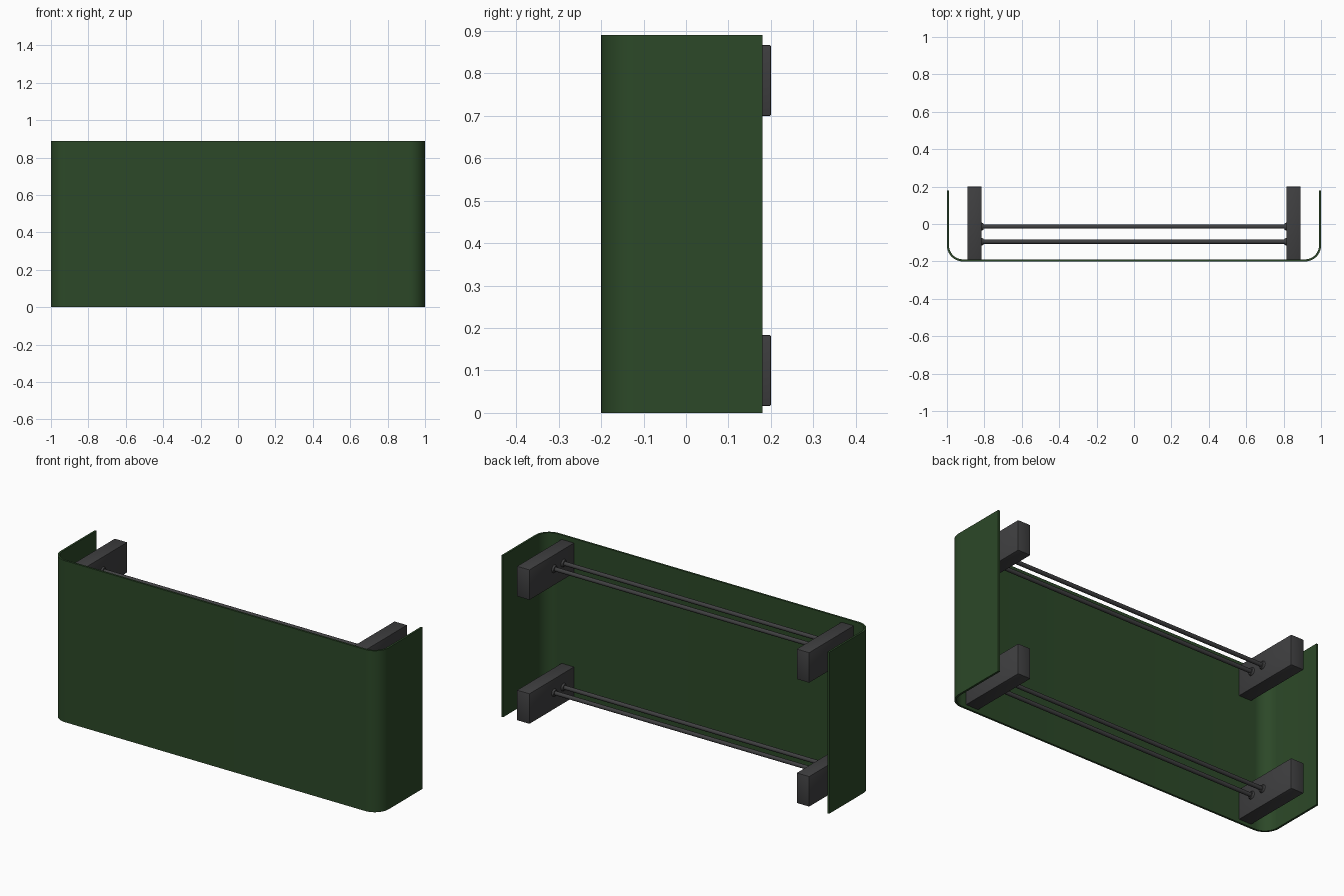
import bpy, bmesh, math
from mathutils import Matrix

if "Cube" in bpy.data.objects:
    bpy.data.objects.remove(bpy.data.objects["Cube"])

H = 0.89          # panel height
T = 0.011         # panel thickness
R = 0.085         # outer corner radius
Y0, Y1 = -0.2, 0.18


def material(name, color):
    m = bpy.data.materials.new(name)
    m.diffuse_color = (*color, 1)
    m.use_nodes = True
    m.node_tree.nodes["Principled BSDF"].inputs["Base Color"].default_value = m.diffuse_color
    return m


green = material("green_paint", (0.025, 0.065, 0.021))
dark = material("dark_metal", (0.05, 0.05, 0.052))


def finish(name, bm, mat, smooth=True):
    bmesh.ops.recalc_face_normals(bm, faces=bm.faces)
    me = bpy.data.meshes.new(name)
    bm.to_mesh(me)
    bm.free()
    ob = bpy.data.objects.new(name, me)
    bpy.context.collection.objects.link(ob)
    me.materials.append(mat)
    if smooth:
        bpy.ops.object.select_all(action='DESELECT')
        ob.select_set(True)
        bpy.context.view_layer.objects.active = ob
        bpy.ops.object.shade_smooth_by_angle(angle=math.radians(30))
    return ob


def u_path(inset):
    # U-shaped plan: left end, rounded front corners, right end
    r, x = R - inset, 1 - inset
    pts = [(-x, Y1)]
    for side, start in ((-1, 180), (1, 270)):
        for i in range(13):
            a = math.radians(start + 90 * i / 12)
            pts.append((side * (1 - R) + r * math.cos(a), Y0 + R + r * math.sin(a)))
    return pts + [(x, Y1)]


# Wrap-around front panel
bm = bmesh.new()
outline = u_path(0) + u_path(T)[::-1]
face = bm.faces.new([bm.verts.new((x, y, 0)) for x, y in outline])
ext = bmesh.ops.extrude_face_region(bm, geom=[face])
bmesh.ops.translate(bm, vec=(0, 0, H),
                    verts=[v for v in ext["geom"] if isinstance(v, bmesh.types.BMVert)])
finish("wrap_panel", bm, green)


def bracket(name, x, z):
    bm = bmesh.new()
    bmesh.ops.create_cube(bm, size=1, matrix=Matrix.Translation((x, 0.005, z))
                          @ Matrix.Diagonal((0.077, 0.39, 0.167, 1)))
    bmesh.ops.bevel(bm, geom=bm.edges[:], offset=0.003, segments=2, affect='EDGES', profile=0.5)
    finish(name, bm, dark)


def cylinder_x(name, x, y, z, r1, r2, length):
    bm = bmesh.new()
    bmesh.ops.create_cone(bm, cap_ends=True, segments=24, radius1=r1, radius2=r2, depth=length,
                          matrix=Matrix.Translation((x, y, z)) @ Matrix.Rotation(math.pi / 2, 4, 'Y'))
    finish(name, bm, dark)


# Two levels of brackets joined by paired rods with end collars
for level, z in (("lower", 0.1), ("upper", 0.783)):
    for side, s in (("left", -1), ("right", 1)):
        bracket(f"{level}_{side}_bracket", s * 0.853, z)
    for tag, y in (("front", -0.095), ("back", -0.014)):
        cylinder_x(f"{level}_{tag}_rod", 0, y, z + 0.008, 0.011, 0.011, 1.64)
        for side, s in (("left", -1), ("right", 1)):
            r_out, r_in = 0.023, 0.017
            r1, r2 = (r_out, r_in) if s < 0 else (r_in, r_out)
            cylinder_x(f"{level}_{tag}_{side}_collar", s * 0.812, y, z + 0.008, r1, r2, 0.014)
